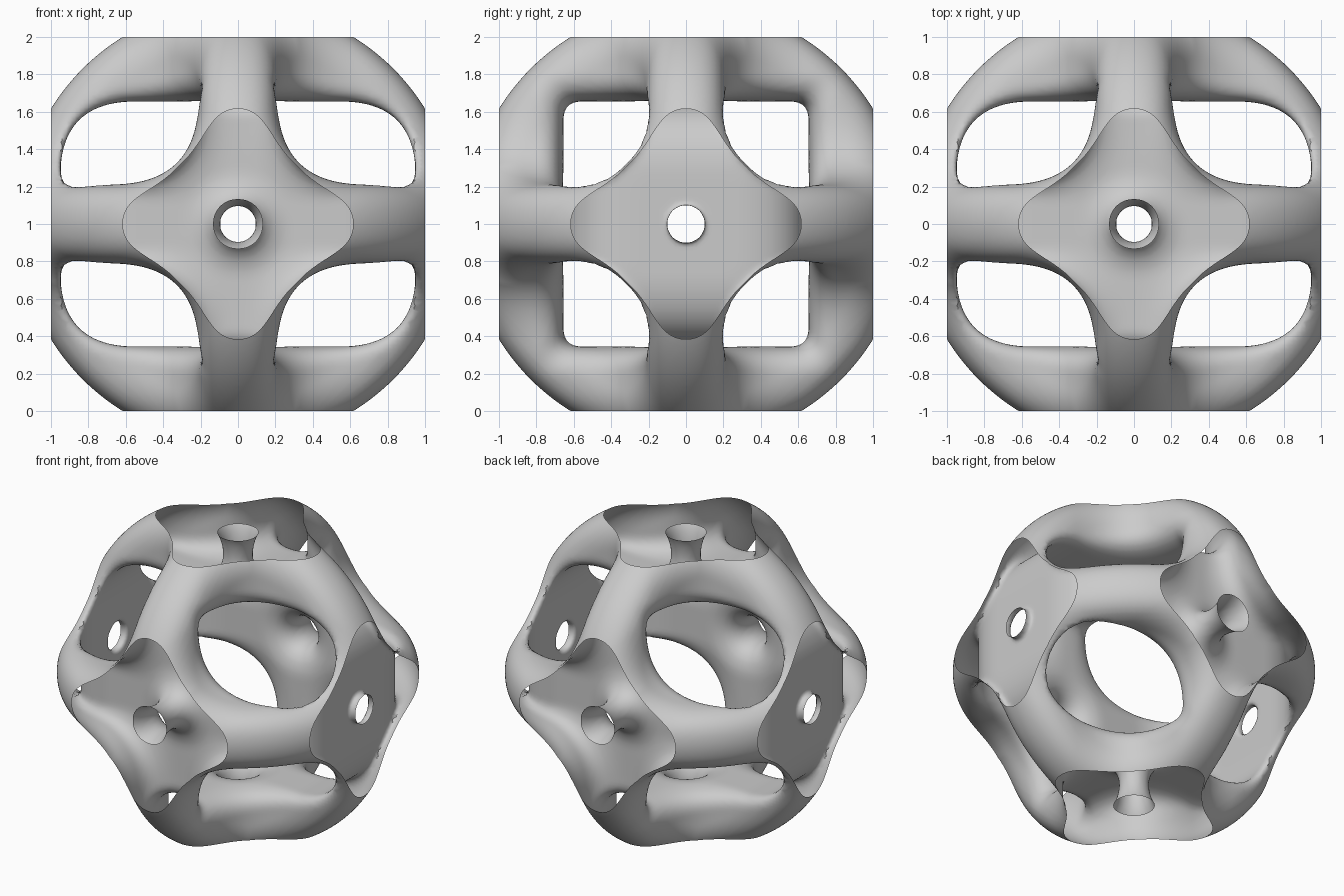
import bpy, bmesh, math
from itertools import product
from mathutils import Vector

cube = bpy.data.objects.get("Cube")
if cube:
    bpy.data.objects.remove(cube)

STEPS = 44
H = 1 / STEPS


def smax(a, b, k):
    """Maximum of two distances with a rounded blend of width k."""
    h = max(k - abs(a - b), 0)
    return max(a, b) + h * h / (4 * k)


def smin(a, b, k):
    return -smax(-a, -b, k)


def neck(d, u, v, flare):
    """Narrow waisted tube along one axis."""
    return 0.09 + flare * max(d - 0.8, 0) ** 2 - math.hypot(u, v)


def field(p):
    """Negative inside the hollow frame, positive in the open space."""
    x, y, z = (abs(c) for c in p)
    low, mid, high = sorted((x, y, z))
    # crossing bands that form the struts, filleted where they meet
    bands = smin(smin(low, mid, 0.46), high, 0.46) - 0.212
    # round outside of the struts
    outer = math.hypot(mid, high) - 1.175
    # room in the middle, longer along x
    inner = -smax(x - 0.95, smax(y, z, 0.1) - 0.655, 0.4)
    blend = max(0.03, 0.2 - 0.18 * x)
    f = smax(smax(bands, outer, 0.22), inner, blend)
    # tubes joining the middle to the six openings
    f = smax(f, neck(x, y, z, 0.3), 0.03)
    f = smax(f, neck(y, z, x, 0.9), 0.22)
    return smax(f, neck(z, x, y, 0.9), 0.22)


def gradient(p):
    e = H / 10
    axes = (Vector((e, 0, 0)), Vector((0, e, 0)), Vector((0, 0, e)))
    return Vector([(field(p + a) - field(p - a)) / (2 * e) for a in axes])


def build_octant():
    """Mesh one eighth of the wall on a grid, then trim it to the cell."""
    size = range(STEPS + 3)
    point = lambda c: Vector([(i - 1) * H for i in c])
    value = {c: field(point(c)) for c in product(size, repeat=3)}
    corners = list(product((0, 1), repeat=3))
    edges = [(a, b) for a in corners for b in corners
             if a < b and sum(abs(i - j) for i, j in zip(a, b)) == 1]
    shift = lambda c, o: tuple(i + j for i, j in zip(c, o))
    bm = bmesh.new()
    verts = {}
    # one vertex in each grid cell that the wall passes through
    for c in product(range(STEPS + 2), repeat=3):
        signs = [value[shift(c, o)] < 0 for o in corners]
        if all(signs) or not any(signs):
            continue
        hits = []
        for a, b in edges:
            a, b = shift(c, a), shift(c, b)
            if (value[a] < 0) != (value[b] < 0):
                t = value[a] / (value[a] - value[b])
                hits.append(point(a).lerp(point(b), t))
        p = sum(hits, Vector()) / len(hits)
        for _ in range(2):
            g = gradient(p)
            move = g * (-field(p) / max(g.length_squared, 0.1))
            p += move * min(1, 0.5 * H / max(move.length, 1e-9))
        verts[c] = bm.verts.new(p)
    # one quad around each grid edge that crosses the wall
    for c in value:
        for axis in range(3):
            step = [0, 0, 0]
            step[axis] = 1
            end = shift(c, step)
            if end not in value or (value[c] < 0) == (value[end] < 0):
                continue
            u, v = [0, 0, 0], [0, 0, 0]
            u[(axis + 1) % 3] = v[(axis + 2) % 3] = -1
            ring = [c, shift(c, u), shift(shift(c, u), v), shift(c, v)]
            if all(r in verts for r in ring):
                quad = [verts[r] for r in ring]
                bm.faces.new(quad if value[c] < 0 else quad[::-1])
    # trim to the mirror planes and to the sides of the cell
    for axis in range(3):
        normal = Vector((0, 0, 0))
        normal[axis] = 1
        for co, low in ((Vector(), True), (normal, False)):
            geom = bm.verts[:] + bm.edges[:] + bm.faces[:]
            bmesh.ops.bisect_plane(bm, geom=geom, dist=1e-5, plane_co=co, plane_no=normal,
                                   clear_inner=low, clear_outer=not low)
    return bm


# wall sheet, mirrored into all eight corners
mesh = bpy.data.meshes.new("lattice_shell")
bm = build_octant()
bm.to_mesh(mesh)
bm.free()
shell = bpy.data.objects.new("lattice_shell", mesh)
bpy.context.collection.objects.link(shell)
shell.location.z = 1
mirror = shell.modifiers.new("mirror", 'MIRROR')
mirror.use_axis = (True, True, True)
mirror.merge_threshold = 0.0005

grey = bpy.data.materials.new("light_grey")
grey.use_nodes = True
colour = (0.6, 0.6, 0.6, 1)
grey.diffuse_color = colour
grey.node_tree.nodes["Principled BSDF"].inputs["Base Color"].default_value = colour
mesh.materials.append(grey)

bpy.ops.object.select_all(action='DESELECT')
shell.select_set(True)
bpy.context.view_layer.objects.active = shell
bpy.ops.object.shade_smooth_by_angle(angle=math.radians(50))
